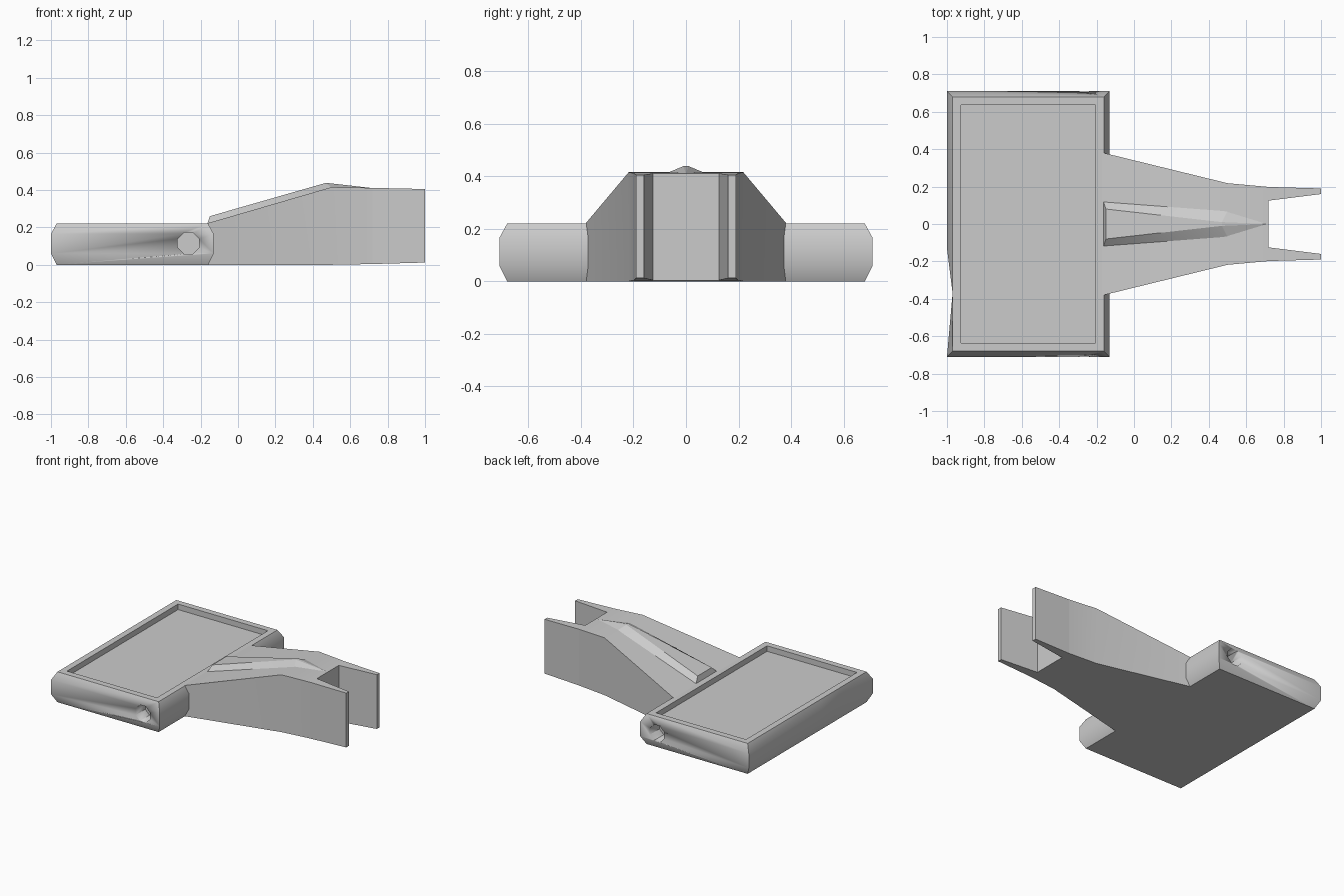
import bpy, bmesh
from math import radians, pi
from mathutils import Matrix

cube = bpy.data.objects.get("Cube")
if cube:
    bpy.data.objects.remove(cube)

GREY = (0.6, 0.6, 0.6, 1)
grey = bpy.data.materials.new("plain grey")
grey.use_nodes = True
grey.diffuse_color = GREY
grey.node_tree.nodes["Principled BSDF"].inputs["Base Color"].default_value = GREY


def finish(bm, name, smooth=32):
    bmesh.ops.recalc_face_normals(bm, faces=bm.faces)
    mesh = bpy.data.meshes.new(name)
    bm.to_mesh(mesh)
    bm.free()
    mesh.materials.append(grey)
    mesh.shade_smooth()
    mesh.set_sharp_from_angle(angle=radians(smooth))
    obj = bpy.data.objects.new(name, mesh)
    bpy.context.collection.objects.link(obj)
    return obj


def loft(name, rings):
    """Skin a list of equal-length rings and cap both ends."""
    bm = bmesh.new()
    loops = [[bm.verts.new(p) for p in ring] for ring in rings]
    for a, b in zip(loops, loops[1:]):
        for i in range(len(a)):
            j = (i + 1) % len(a)
            bm.faces.new((a[i], a[j], b[j], b[i]))
    bm.faces.new(loops[0])
    bm.faces.new(loops[-1])
    return finish(bm, name)


# Tray: bevelled slab with a raised rim and a slightly dented outer side
def tray_ring(z, inset):
    x0, x1, y = -1 + inset, -0.13 - inset, 0.71 - inset
    dent = max(x0, -0.97)
    return [(x0, -y, z), (x1, -y, z), (x1, y, z), (x0, y, z),
            (x0, -0.13, z), (dent, -0.37, z)]


tray = loft("tray", [tray_ring(z, i) for z, i in (
    (0, 0.03), (0.06, 0), (0.165, 0), (0.22, 0.03), (0.22, 0.075), (0.18, 0.075))])

# Octagonal blind sockets in both ends of the tray
bm = bmesh.new()
for side in (-1, 1):
    place = (Matrix.Translation((-0.265, side * 0.71, 0.115))
             @ Matrix.Rotation(pi / 2, 4, "X") @ Matrix.Rotation(pi / 8, 4, "Z"))
    bmesh.ops.create_cone(bm, cap_ends=True, segments=8, radius1=0.062,
                          radius2=0.062, depth=0.22, matrix=place)
cutter = finish(bm, "socket_cutter")
cutter.hide_render = True
cutter.hide_set(True)
cut = tray.modifiers.new("sockets", "BOOLEAN")
cut.object = cutter
cut.solver = "EXACT"


# Arm: rising, narrowing block that ends at the notch
def section(x, y0, y1, z0, z1):
    return [(x, y0, z0), (x, y1, z0), (x, y1, z1), (x, y0, z1)]


loft("arm", [section(x, -y, y, z0, z1) for x, y, z0, z1 in (
    (-0.17, 0.382, 0, 0.22), (0.5, 0.218, 0, 0.415), (0.72, 0.198, 0.004, 0.411))])

# Fork prongs on either side of the notch
for side, name in ((1, "left_prong"), (-1, "right_prong")):
    loft(name, [section(0.72, side * 0.125, side * 0.198, 0.004, 0.411),
                section(1, side * 0.16, side * 0.19, 0.012, 0.405)])

# Ridge along the top of the arm, sinking to a point at the notch
bm = bmesh.new()
for x, y, z in ((-0.165, 0.125, 0.215), (-0.15, 0.08, 0.26),
                (0.47, 0.01, 0.438), (0.5, 0.07, 0.413)):
    for side in (-1, 1):
        bm.verts.new((x, side * y, z))
bm.verts.new((0.72, 0, 0.41))
hull = bmesh.ops.convex_hull(bm, input=bm.verts)
bmesh.ops.delete(bm, geom=[g for g in hull["geom_interior"]
                           if isinstance(g, bmesh.types.BMVert)], context="VERTS")
finish(bm, "arm_ridge", 15)
